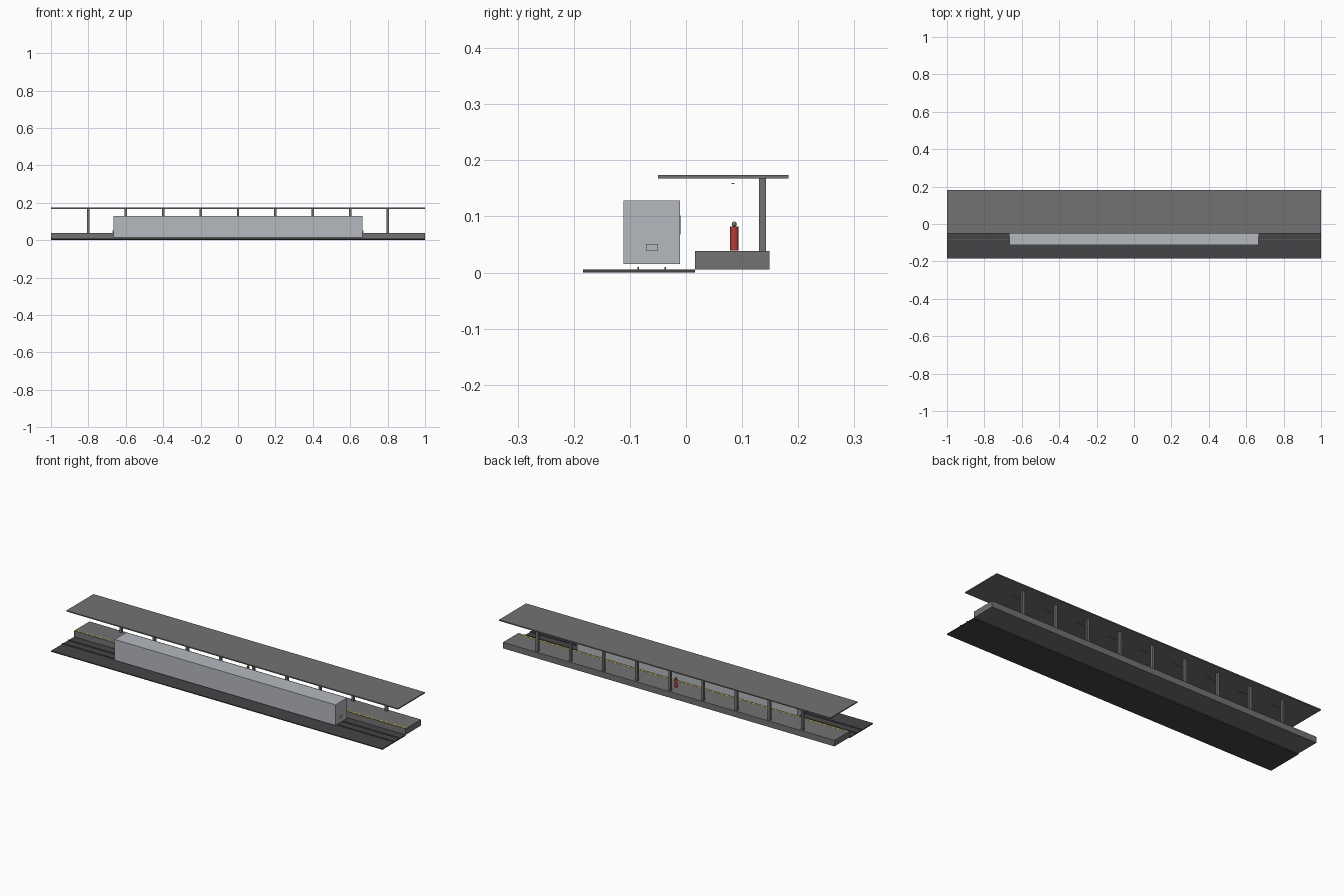
import bpy
import bmesh

cube = bpy.data.objects.get("Cube")
if cube:
    bpy.data.objects.remove(cube, do_unlink=True)


def material(name, color):
    m = bpy.data.materials.new(name)
    m.use_nodes = True
    m.diffuse_color = (*color, 1)
    for node in m.node_tree.nodes:
        if node.type == 'BSDF_PRINCIPLED':
            node.inputs["Base Color"].default_value = (*color, 1)
    return m


GREY = material("concrete grey", (0.17, 0.17, 0.175))
DARK = material("ballast dark grey", (0.06, 0.06, 0.065))
STEEL = material("rail steel", (0.12, 0.12, 0.13))
SILVER = material("train silver", (0.46, 0.48, 0.51))
GLASS = material("window glass", (0.04, 0.05, 0.07))
YELLOW = material("safety yellow", (0.8, 0.6, 0.05))
PALE = material("lamp white", (0.75, 0.75, 0.7))
RED = material("coat red", (0.45, 0.05, 0.04))


def finish(name, bm, mat):
    mesh = bpy.data.meshes.new(name)
    bm.to_mesh(mesh)
    bm.free()
    mesh.materials.append(mat)
    ob = bpy.data.objects.new(name, mesh)
    bpy.context.collection.objects.link(ob)
    return ob


def boxes(name, mat, xs, length, y, z):
    """Boxes of one length centred at each x, spanning the y and z ranges."""
    bm = bmesh.new()
    for x in xs:
        verts = bmesh.ops.create_cube(bm, size=1)["verts"]
        for v in verts:
            v.co.x = x + v.co.x * length
            v.co.y = (y[0] + y[1]) / 2 + v.co.y * (y[1] - y[0])
            v.co.z = (z[0] + z[1]) / 2 + v.co.z * (z[1] - z[0])
    return finish(name, bm, mat)


def smooth(ob):
    bpy.ops.object.select_all(action='DESELECT')
    ob.select_set(True)
    bpy.context.view_layer.objects.active = ob
    bpy.ops.object.shade_smooth_by_angle()


# Track bed and rails
boxes("track_bed", DARK, [0], 2, (-0.184, 0.016), (0, 0.005))
for side, y in (("front", -0.085), ("back", -0.037)):
    boxes(side + "_rail", STEEL, [0], 2, (y - 0.0015, y + 0.0015), (0.005, 0.01))

# Platform with its safety line
boxes("platform", GREY, [0], 2, (0.016, 0.149), (0.005, 0.038))
boxes("safety_line", YELLOW, [0], 2, (0.023, 0.028), (0.038, 0.0386))

# Canopy, columns and hanging lamps
bays = [0.2 * i for i in range(-4, 5)]
boxes("canopy_roof", GREY, [0], 2, (-0.05, 0.183), (0.168, 0.174))
boxes("canopy_columns", GREY, bays, 0.0133, (0.13, 0.143), (0.038, 0.168))
boxes("canopy_lamps", PALE, bays, 0.06, (0.081, 0.086), (0.158, 0.16))

# Train body, end plates and platform-side windows
boxes("train_body", SILVER, [0], 1.333, (-0.111, -0.0105), (0.015, 0.128))
boxes("train_end_plates", SILVER, [-0.667, 0.667], 0.006, (-0.071, -0.05), (0.039, 0.051))
boxes("train_windows", GLASS, [(i - 9.5) / 15 for i in range(20)], 0.04,
      (-0.0105, -0.0095), (0.068, 0.102))

# Waiting passenger
bm = bmesh.new()
bmesh.ops.create_cone(bm, cap_ends=True, segments=16, radius1=0.0073, radius2=0.0073, depth=0.043)
bmesh.ops.translate(bm, verts=bm.verts, vec=(0, 0.086, 0.0605))
smooth(finish("passenger_body", bm, RED))
bm = bmesh.new()
bmesh.ops.create_uvsphere(bm, u_segments=16, v_segments=10, radius=0.0045)
bmesh.ops.translate(bm, verts=bm.verts, vec=(0, 0.086, 0.0862))
smooth(finish("passenger_head", bm, GREY))
